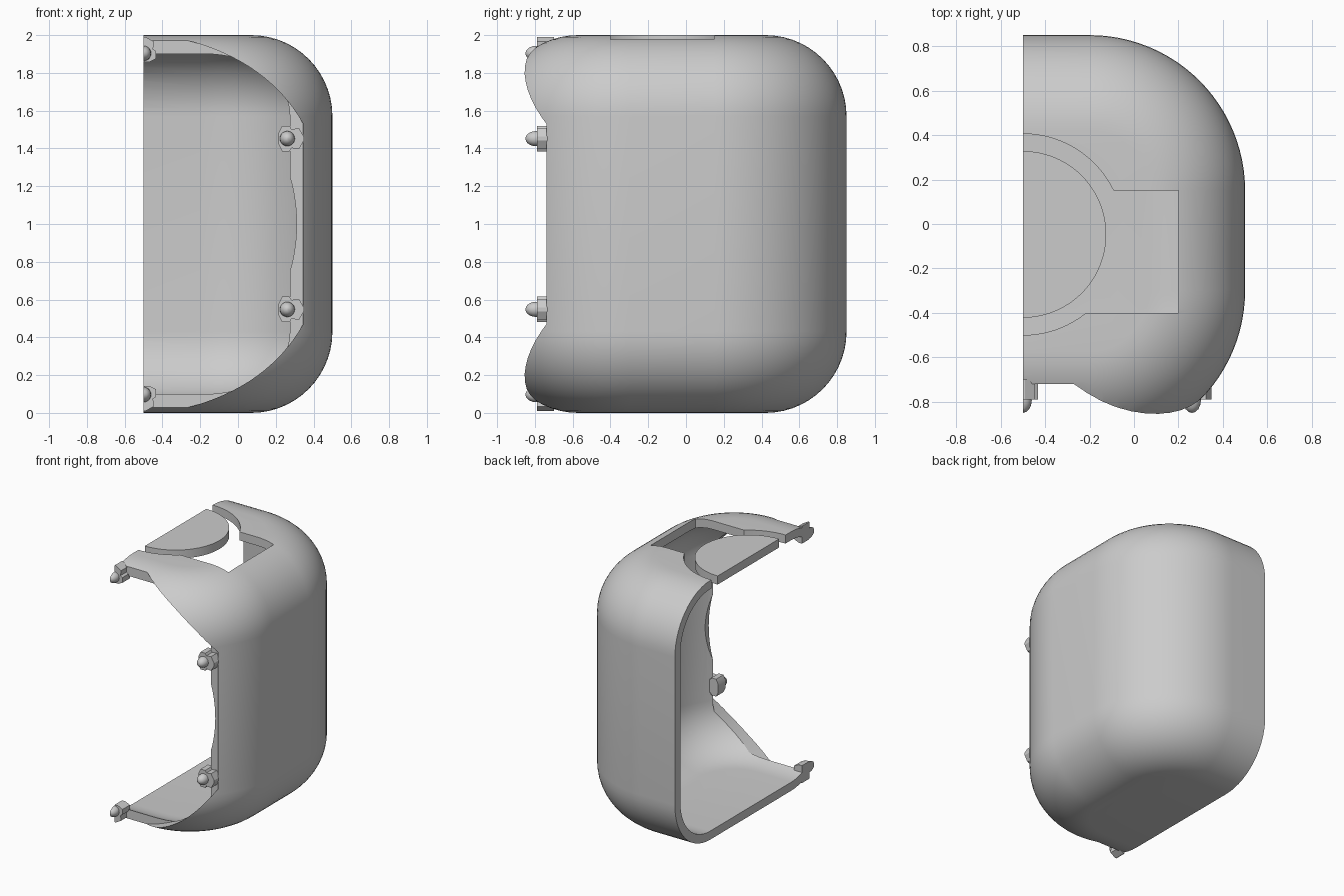
import bpy, bmesh
from math import sin, cos, pi
from mathutils import Vector

if "Cube" in bpy.data.objects:
    bpy.data.objects.remove(bpy.data.objects["Cube"])

grey = bpy.data.materials.new("light_grey_plastic")
grey.use_nodes = True
COLOUR = (0.6, 0.6, 0.6, 1)
grey.diffuse_color = COLOUR
grey.node_tree.nodes["Principled BSDF"].inputs["Base Color"].default_value = COLOUR

CUT_X = -0.5      # open side of the half shell
WALL = 0.066
FILLET = 0.43
CORNER = 0.7
RIM_Y = -0.72     # flat rim of the front opening


def make(name, bm):
    bmesh.ops.recalc_face_normals(bm, faces=bm.faces)
    mesh = bpy.data.meshes.new(name)
    bm.to_mesh(mesh)
    bm.free()
    mesh.materials.append(grey)
    ob = bpy.data.objects.new(name, mesh)
    bpy.context.collection.objects.link(ob)
    return ob


def activate(ob):
    bpy.ops.object.select_all(action='DESELECT')
    ob.select_set(True)
    bpy.context.view_layer.objects.active = ob


def extrude(bm, points, vec):
    face = bm.faces.new([bm.verts.new(p) for p in points])
    geo = bmesh.ops.extrude_face_region(bm, geom=[face])["geom"]
    bmesh.ops.translate(bm, vec=vec, verts=[v for v in geo if isinstance(v, bmesh.types.BMVert)])


def prism(name, points, vec):
    bm = bmesh.new()
    extrude(bm, points, Vector(vec))
    return make(name, bm)


def rounded_half(name, offset, x0):
    """Half of a box with round upright corners and filleted top and bottom."""
    bm = bmesh.new()
    n, rings = 14, []
    r = FILLET - offset
    levels = [(pi / 2 * k / n, 1) for k in range(n, -1, -1)]
    levels += [(a, -1) for a, s in reversed(levels)]
    for a, side in levels:
        z = 1 + side * (1 - FILLET + r * sin(a))
        c = CORNER - offset - r * (1 - cos(a))
        ring = [(x0, -0.3 - c)]
        for cy, start in ((-0.3, -pi / 2), (0.15, 0)):
            for k in range(25):
                t = start + pi / 2 * k / 24
                ring.append((-0.2 + c * cos(t), cy + c * sin(t)))
        ring.append((x0, 0.15 + c))
        rings.append([bm.verts.new((x, y, z)) for x, y in ring])
    for a, b in zip(rings, rings[1:]):
        for i in range(len(a)):
            j = (i + 1) % len(a)
            bm.faces.new((a[i], a[j], b[j], b[i]))
    bm.faces.new(rings[0])
    bm.faces.new(rings[-1])
    return make(name, bm)


def subtract(ob, cutter):
    mod = ob.modifiers.new("cut", 'BOOLEAN')
    mod.operation, mod.solver, mod.object = 'DIFFERENCE', 'EXACT', cutter
    activate(ob)
    bpy.ops.object.modifier_apply(modifier=mod.name)
    bpy.data.objects.remove(cutter)


def half_disc(r, x0, z, n=48):
    arc = [(-0.5 + r * sin(pi * k / n), -0.047 - r * cos(pi * k / n), z) for k in range(n + 1)]
    if x0 < CUT_X:
        arc = [(x0, arc[0][1], z)] + arc + [(x0, arc[-1][1], z)]
    return arc


# Hollow half shell
shell = rounded_half("shell", 0, CUT_X)
subtract(shell, rounded_half("cavity", WALL, -0.7))

# Front opening with curved upper and lower corners
start, ctrl, end = Vector((-0.28, 1.975)), Vector((0.158, 1.863)), Vector((0.345, 1.53))
edge = [Vector((-0.7, 1.975))]
for k in range(17):
    t = k / 16
    edge.append(start * (1 - t) ** 2 + ctrl * 2 * t * (1 - t) + end * t * t)
edge += [Vector((p.x, 2 - p.y)) for p in reversed(edge)]
subtract(shell, prism("front_cut", [(p.x, -1.2, p.y) for p in edge], (0, 1.2 + RIM_Y, 0)))

# Shallow finger scoop in the side rim
scoop = [(-0.6 + 0.91 * cos(k / 32), RIM_Y - 0.03, 1 + 0.91 * sin(k / 32)) for k in range(-16, 17)]
subtract(shell, prism("scoop_cut", scoop, (0, 0.14, 0)))

# Top window: rectangle joined to a round hole
subtract(shell, prism("window_cut", [(-0.3, -0.4, 1.7), (0.2, -0.4, 1.7),
                                     (0.2, 0.15, 1.7), (-0.3, 0.15, 1.7)], (0, 0, 0.5)))
subtract(shell, prism("round_cut", half_disc(0.453, -0.7, 1.7), (0, 0, 0.5)))

# Loose half disc in the round hole
disc = prism("top_disc", half_disc(0.375, CUT_X, 2 - WALL), (0, 0, WALL))


def clip(name, centre, out, along):
    """Snap clip: a notched head with a round-ended peg pointing forward."""
    bm = bmesh.new()
    centre, out, along = Vector(centre), Vector(out), Vector(along)
    half = [(-0.068, 0.03), (-0.05, 0.067), (-0.01, 0.067), (0.0, 0.05), (0.04, 0.055), (0.066, 0.01)]
    outline = half + [(o, -u) for o, u in reversed(half)]
    extrude(bm, [centre + out * o + along * u for o, u in outline], Vector((0, 0.09, 0)))
    peg = bmesh.ops.create_uvsphere(bm, u_segments=16, v_segments=10, radius=0.04)["verts"]
    for v in peg:
        v.co.y *= 1.4
        v.co += centre + out * -0.022 + Vector((0, -0.004, 0))
    bmesh.ops.remove_doubles(bm, verts=bm.verts, dist=1e-5)
    cut = bmesh.ops.bisect_plane(bm, geom=bm.verts[:] + bm.edges[:] + bm.faces[:],
                                 plane_co=(CUT_X, 0, 0), plane_no=(-1, 0, 0), clear_outer=True)
    rim = [e for e in cut["geom_cut"] if isinstance(e, bmesh.types.BMEdge)]
    if rim:
        bmesh.ops.holes_fill(bm, edges=rim)
    return make(name, bm)


# Clips around the opening
parts = [shell, disc]
for label, s in (("upper", 1), ("lower", -1)):
    parts.append(clip(label + "_side_clip", (0.283, -0.79, 1 + s * 0.452), (1, 0, 0), (0, 0, 1)))
    parts.append(clip(label + "_middle_clip", (CUT_X, -0.79, 1 + s * 0.925), (0, 0, s), (1, 0, 0)))

for ob in parts:
    activate(ob)
    bpy.ops.object.shade_smooth_by_angle(angle=0.5)
